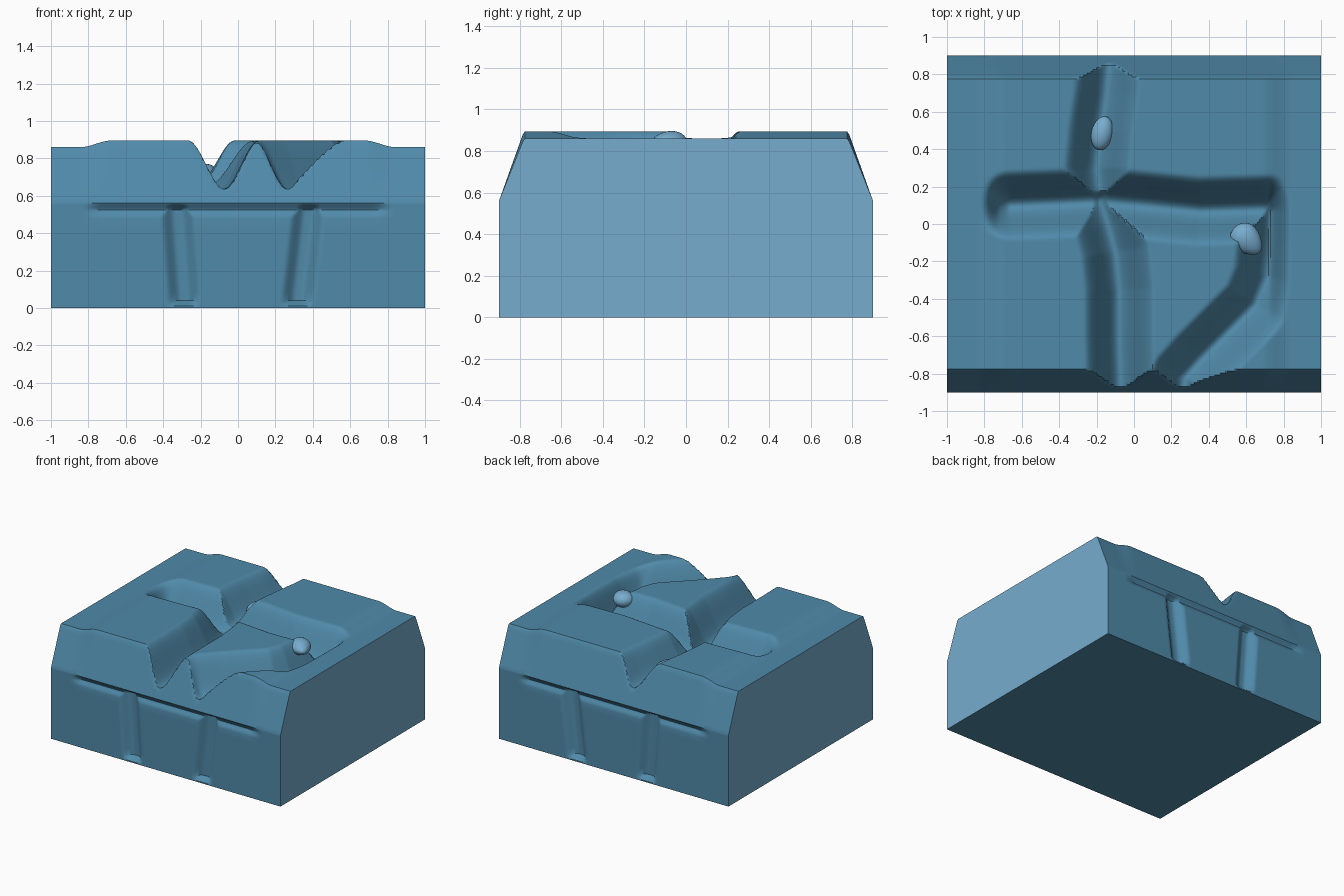
import bpy, bmesh, math
from mathutils import Vector

if "Cube" in bpy.data.objects:
    bpy.data.objects.remove(bpy.data.objects["Cube"])

def material(name, rgb):
    m = bpy.data.materials.new(name)
    m.diffuse_color = (*rgb, 1)
    m.use_nodes = True
    m.node_tree.nodes["Principled BSDF"].inputs["Base Color"].default_value = m.diffuse_color
    return m

BLUE = material("steel blue", (0.080, 0.255, 0.40))
PALE = material("pale blue", (0.185, 0.415, 0.62))

def smooth(t):
    t = max(0.0, min(1.0, t))
    return t * t * (3 - 2 * t)

# Valley centre lines on the top: (points, depth, half width)
VALLEYS = [
    ([(-.18, .12), (-.14, 0), (-.10, -.15), (-.08, -.35), (-.08, -.6), (-.07, -1)], .26, .19),
    ([(-.18, .12), (-.20, .3), (-.18, .5), (-.15, .7), (-.12, 1)], .21, .18),
    ([(-.18, .12), (-.4, .11), (-.66, .10)], .24, .19),
    ([(-.18, .12), (.05, .10), (.35, .07), (.72, .08)], .24, .19),
    ([(.74, .06), (.73, -.1), (.71, -.28), (.65, -.43), (.5, -.58), (.36, -.72), (.27, -.82), (.25, -1)], .26, .19),
]

def distance(p, path):
    best = 9
    for a, b in zip(path, path[1:]):
        a, b = Vector(a), Vector(b)
        t = max(0, min(1, (p - a).dot(b - a) / (b - a).length_squared))
        best = min(best, (p - a - t * (b - a)).length)
    return best

def top_height(x, y):
    base = .86 + .035 * smooth((.84 - abs(x)) / .16)
    p = Vector((x, y))
    drop = max(d * (1 - smooth(distance(p, path) / w)) for path, d, w in VALLEYS)
    z = base - drop * smooth((.84 - abs(x)) / .12)
    bevel = .56 + (.9 - abs(y)) / .12 * (base - .56)
    return min(z, bevel)

def wall_inset(x, z):
    # slanted drain grooves plus a shallow horizontal groove under the ledge
    f = z / .55
    depth = 0
    for bottom, top in ((-.285, -.325), (.315, .38)):
        c = bottom + (top - bottom) * f
        t = (abs(x - c) - .015) / .08
        depth = max(depth, .05 * (1 - smooth(t)))
    depth *= smooth((z - .01) / .03) * smooth((.56 - z) / .035)
    ledge = .022 * math.exp(-((z - .525) / .022) ** 2) * smooth((.84 - abs(x)) / .12)
    return max(depth, ledge if z < .559 else 0)

# Block: closed side profile swept across x
NX = 200
wall_z = [0, .01, .025, .04] + [.04 + .044 * i for i in range(1, 11)] + \
         [.493, .505, .515, .525, .535, .545, .553]
top_y = [-.9 + .125 * i / 12 for i in range(12)] + \
        [-.775 + 1.55 * i / 130 for i in range(131)] + \
        [.775 + .125 * i / 12 for i in range(1, 13)]
bm = bmesh.new()
columns = []
for i in range(NX + 1):
    x = -1 + 2 * i / NX
    pts = [(x, -.9 + wall_inset(x, z), z) for z in wall_z]
    pts += [(x, y, top_height(x, y)) for y in top_y]
    pts += [(x, .9 - wall_inset(x, z), z) for z in reversed(wall_z)]
    columns.append([bm.verts.new(p) for p in pts])
n = len(columns[0])
for a, b in zip(columns, columns[1:]):
    for j in range(n):
        k = (j + 1) % n
        bm.faces.new((a[j], b[j], b[k], a[k]))
# Plain side panels
for col in (columns[0], columns[-1]):
    bm.faces.new(col).material_index = 1
bmesh.ops.recalc_face_normals(bm, faces=bm.faces)
mesh = bpy.data.meshes.new("stone_block")
bm.to_mesh(mesh)
bm.free()
mesh.materials.append(BLUE)
mesh.materials.append(PALE)
block = bpy.data.objects.new("stone_block", mesh)
bpy.context.collection.objects.link(block)
bpy.context.view_layer.objects.active = block
block.select_set(True)
bpy.ops.object.shade_smooth_by_angle(angle=math.radians(35))

# Pebbles resting in the valleys
def pebble(name, loc, size, turn, taper):
    bpy.ops.mesh.primitive_uv_sphere_add(segments=32, ring_count=16, location=loc)
    o = bpy.context.object
    o.name = name
    for v in o.data.vertices:
        s = 1 - taper * v.co.y
        v.co = (v.co.x * size[0] * s, v.co.y * size[1], v.co.z * size[2] * s)
    o.rotation_euler.z = math.radians(turn)
    o.data.materials.append(PALE)
    bpy.ops.object.shade_smooth()

pebble("right_pebble", (.605, -.085, .84), (.075, .095, .055), 45, -.25)
pebble("back_pebble", (-.17, .485, .72), (.058, .092, .05), -12, .0)
